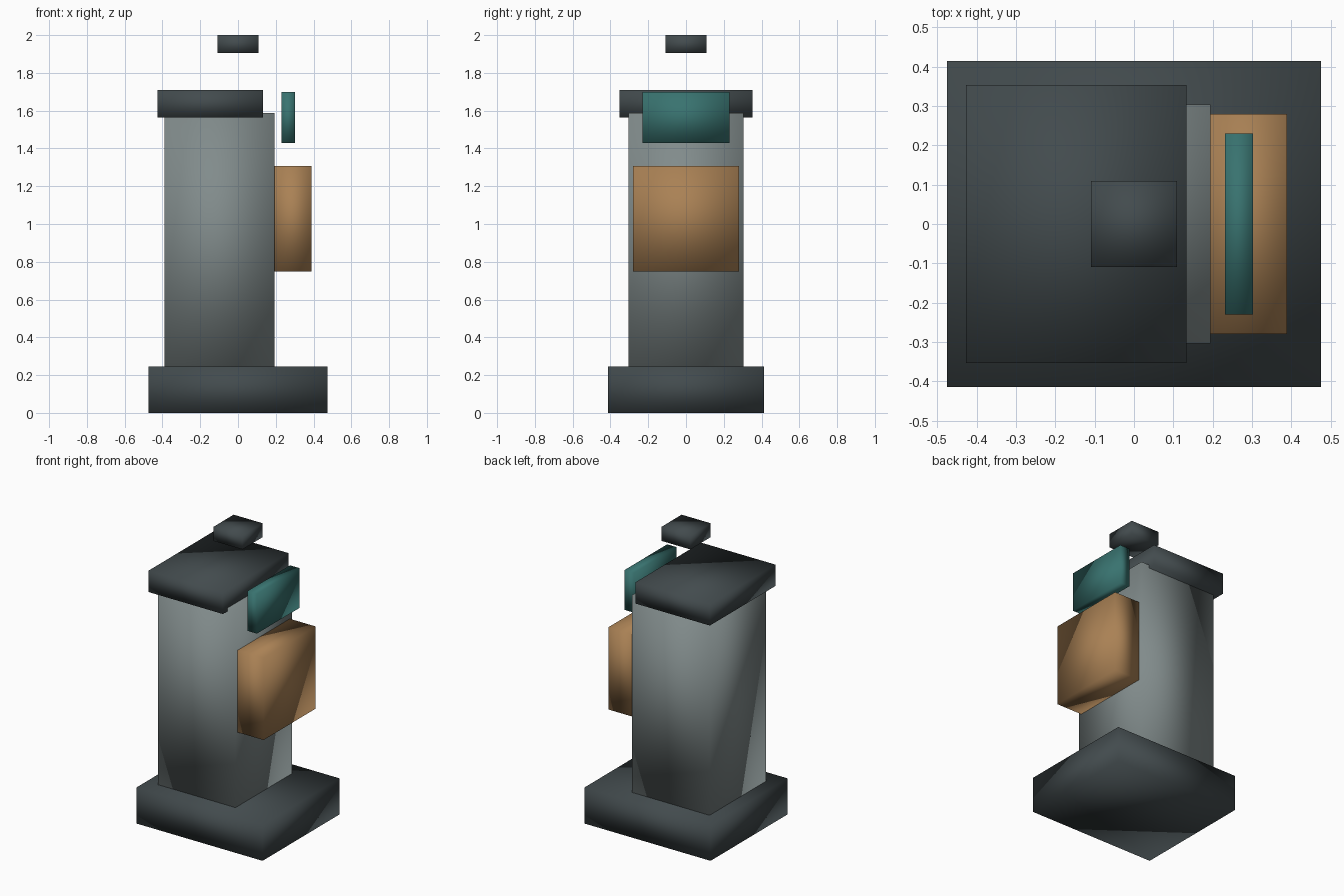
import bpy

if "Cube" in bpy.data.objects:
    bpy.data.objects.remove(bpy.data.objects["Cube"])


def material(name, color):
    m = bpy.data.materials.new(name)
    m.diffuse_color = color
    m.use_nodes = True
    m.node_tree.nodes["Principled BSDF"].inputs["Base Color"].default_value = m.diffuse_color
    return m


dark = material("dark_slate", (0.055, 0.07, 0.075, 1))
grey = material("stone_grey", (0.22, 0.26, 0.26, 1))
tan = material("warm_tan", (0.40, 0.22, 0.09, 1))
teal = material("teal", (0.04, 0.17, 0.16, 1))


def block(name, x, y, z, mat):
    """Soft-shaded box from x and z ranges and a half-width in y."""
    bpy.ops.mesh.primitive_cube_add(
        size=1, location=((x[0] + x[1]) / 2, 0, (z[0] + z[1]) / 2))
    ob = bpy.context.object
    ob.name = name
    ob.scale = (x[1] - x[0], 2 * y, z[1] - z[0])
    bpy.ops.object.transform_apply(location=False, rotation=False, scale=True)
    bpy.ops.object.shade_smooth()
    ob.data.materials.append(mat)
    return ob


# Plinth, main column and its offset lid
block("base_plinth", (-0.475, 0.475), 0.414, (0, 0.245), dark)
block("column_body", (-0.39, 0.194), 0.304, (0.245, 1.587), grey)
block("column_lid", (-0.427, 0.133), 0.353, (1.565, 1.71), dark)

# Panels on the right-hand side
block("side_panel", (0.194, 0.389), 0.28, (0.748, 1.307), tan)
block("display_panel", (0.231, 0.303), 0.23, (1.43, 1.70), teal)

# Floating top block
block("top_block", (-0.109, 0.109), 0.109, (1.905, 2.0), dark)
